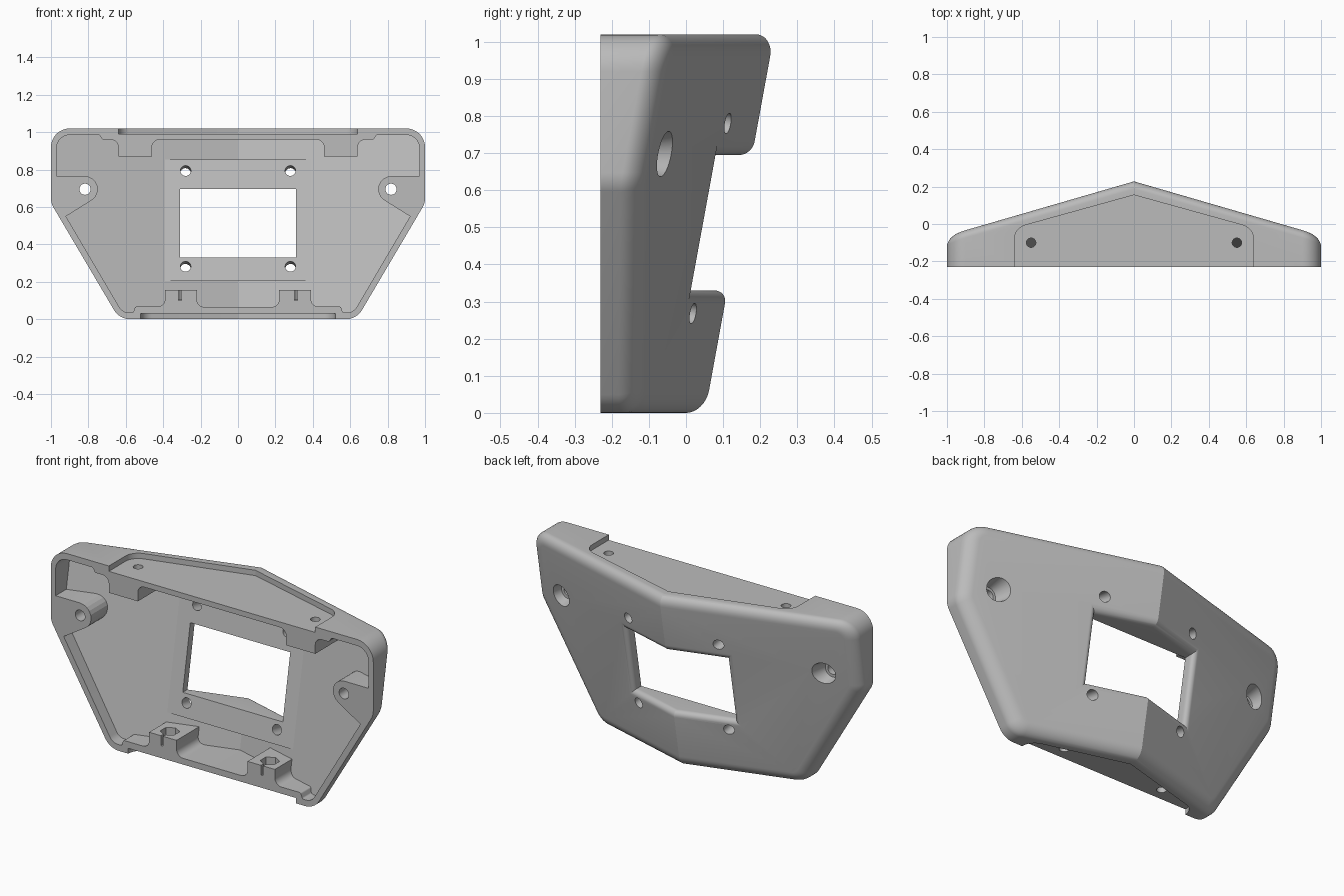
import bpy, bmesh, math
from mathutils import Vector, Matrix

if "Cube" in bpy.data.objects:
    bpy.data.objects.remove(bpy.data.objects["Cube"], do_unlink=True)

grey = bpy.data.materials.new("plain grey")
grey.use_nodes = True
grey.diffuse_color = (0.5, 0.5, 0.5, 1)
grey.node_tree.nodes["Principled BSDF"].inputs["Base Color"].default_value = (0.5, 0.5, 0.5, 1)

FRONT, WALL, SLOPE = -0.23, 0.045, 0.183


def back(x, z):
    """Leaning, ridged back surface."""
    return 0.051 + SLOPE * z - 0.29 * abs(x)


def outline(half, inset=0.0, steps=8):
    """Mirrored, filleted loop from a right half of (x, v, radius) corners."""
    pts = [Vector(p[:2]) for p in half]
    ends = [Vector((-pts[1].x, pts[1].y)), Vector((-pts[-2].x, pts[-2].y))]
    ring = [ends[0]] + pts + [ends[1]]
    moved = []
    for a, p, b in zip(ring, ring[1:], ring[2:]):
        e, f = (p - a).normalized(), (b - p).normalized()
        n, m = Vector((-e.y, e.x)), Vector((-f.y, f.x))
        moved.append(p + (n + m) * inset / (1 + n.dot(m)))
    loop = []
    for i, p in enumerate(moved):
        r = half[i][2]
        if not r:
            loop.append(p)
            continue
        r -= inset
        u, v = (moved[i - 1] - p).normalized(), (moved[i + 1] - p).normalized()
        h = u.angle(v) / 2
        c = p + (u + v).normalized() * r / math.sin(h)
        s, t = p + u * r / math.tan(h) - c, p + v * r / math.tan(h) - c
        loop += [c + s.normalized().slerp(t.normalized(), k / steps) * r
                 for k in range(steps + 1)]
    return loop + [Vector((-p.x, p.y)) for p in loop[-2:0:-1]]


def finish(name, bm):
    bmesh.ops.recalc_face_normals(bm, faces=bm.faces)
    mesh = bpy.data.meshes.new(name)
    bm.to_mesh(mesh)
    bm.free()
    mesh.materials.append(grey)
    ob = bpy.data.objects.new(name, mesh)
    bpy.context.collection.objects.link(ob)
    return ob


def loft(name, rings):
    """Solid through matching loops, caps split along the centre plane."""
    bm = bmesh.new()
    loops = [[bm.verts.new(p) for p in ring] for ring in rings]
    n = len(loops[0])
    for a, b in zip(loops, loops[1:]):
        for i in range(n):
            j = (i + 1) % n
            bm.faces.new((a[i], a[j], b[j], b[i]))
    for cap in (loops[0], loops[-1]):
        bm.faces.new(cap[:n // 2 + 1])
        bm.faces.new(cap[n // 2:] + cap[:1])
    return finish(name, bm)


def level(loop, y):
    return [(p.x, y, p.y) for p in loop]


def follow(loop, drop):
    return [(p.x, back(p.x, p.y) - drop, p.y) for p in loop]


def peg(name, centre, r1, r2, depth, tilt, sides=32):
    bm = bmesh.new()
    mat = Matrix.Translation(centre) @ Matrix.Rotation(tilt, 4, "X")
    bmesh.ops.create_cone(bm, cap_ends=True, segments=sides, radius1=r1,
                          radius2=r2, depth=depth, matrix=mat)
    return finish(name, bm)


def combine(target, tool, operation="DIFFERENCE"):
    tool.hide_render = True
    mod = target.modifiers.new(tool.name, "BOOLEAN")
    mod.operation, mod.solver, mod.object = operation, "EXACT", tool
    bpy.context.view_layer.objects.active = target
    bpy.ops.object.modifier_apply(modifier=mod.name)
    bpy.data.objects.remove(tool, do_unlink=True)


def arc(width, height, steps=8):
    for k in range(steps + 1):
        a = math.pi / 2 * k / steps
        yield width * (1 - math.cos(a)), height * (1 - math.sin(a))


# Outer body with rounded back rim
body = [(0, 0, 0), (0.634, 0, 0.1), (1, 0.62, 0.1), (1, 1.02, 0.1), (0, 1.02, 0)]
rings = [level(outline(body), FRONT)]
rings += [follow(outline(body, d), drop) for d, drop in arc(0.06, 0.05)]
shell = loft("bezel_housing", rings)

# Hollow inside, leaving side bosses and screw blocks
hollow = [(0, 0.065, 0), (0.22, 0.065, 0.04), (0.22, 0.155, 0), (0.39, 0.155, 0),
          (0.39, 0.067, 0.04), (0.55, 0.067, 0.01), (0.56, 0.035, 0.01),
          (0.617, 0.035, 0.06), (0.92, 0.55, 0), (0.575, 0.765, 0.07),
          (0.97, 0.765, 0), (0.97, 0.985, 0.07), (0.74, 0.985, 0.01),
          (0.725, 0.96, 0.01), (0.64, 0.96, 0.04), (0.64, 0.87, 0),
          (0.46, 0.87, 0), (0.46, 0.96, 0.04), (0, 0.96, 0)]
inner = outline(hollow)
combine(shell, loft("hollow", [level(inner, -1), follow(inner, WALL)]))

# Flat mounting panel behind the window
panel = outline([(0, 0.205, 0), (0.4, 0.205, 0), (0.4, 0.855, 0), (0, 0.855, 0)])
flat = [(p.x, back(0.39, p.y) - WALL, p.y) for p in panel]
combine(shell, loft("panel", [flat, follow(panel, 0.02)]), "UNION")

# Window with rounded outer edges
window = [(0, 0.33, 0), (0.31, 0.33, 0), (0.31, 0.695, 0), (0, 0.695, 0)]
rings = [level(outline(window), -1)]
rings += [follow(outline(window, -d), drop) for d, drop in arc(0.035, 0.035)]
rings.append(level(outline(window, -0.035), 1))
combine(shell, loft("window", rings))

# Shallow recesses in the top and bottom edges
for width, apex, low, high in ((0.64, 0.155, 0.99, 1.2), (0.52, -0.025, -0.2, 0.03)):
    plan = outline([(0, -0.5, 0), (width, -0.5, 0),
                    (width, apex - 0.277 * width, 0.08), (0, apex, 0)])
    combine(shell, loft("recess", [[(p.x, p.y, z) for p in plan] for z in (low, high)]))

# Screw holes, countersinks and nut pockets on both sides
quarter = math.pi / 2
lean = quarter - math.atan(SLOPE)
for side in (-1, 1):
    for z in (0.787, 0.275):
        y = back(0.28, z) - 0.04
        combine(shell, peg("panel_hole", (side * 0.28, y, z), 0.028, 0.028, 0.4,
                           -lean - 2 * math.atan(SLOPE)))
    combine(shell, peg("boss_hole", (side * 0.818, 0, 0.695), 0.03, 0.03, 1, quarter))
    combine(shell, peg("countersink", (side * 0.818, -0.07, 0.695), 0.072, 0.045, 0.12, quarter))
    for x, y, hole_z, nut_z in ((0.55, -0.1, 0.95, 0.87), (0.31, -0.16, 0.07, 0.15)):
        combine(shell, peg("edge_hole", (side * x, y, hole_z), 0.025, 0.025, 0.3, 0))
        combine(shell, peg("nut_pocket", (side * x, y, nut_z), 0.05, 0.05, 0.09, 0, 6))
    # Thin slit in front of each lower nut
    bm = bmesh.new()
    bmesh.ops.create_cube(bm, size=1, matrix=Matrix.Translation((side * 0.31, -0.22, 0.14))
                          @ Matrix.Diagonal((0.014, 0.1, 0.08, 1)))
    combine(shell, finish("nut_slit", bm))

bpy.ops.object.select_all(action="DESELECT")
shell.select_set(True)
bpy.context.view_layer.objects.active = shell
bpy.ops.object.shade_smooth_by_angle(angle=math.radians(15))
